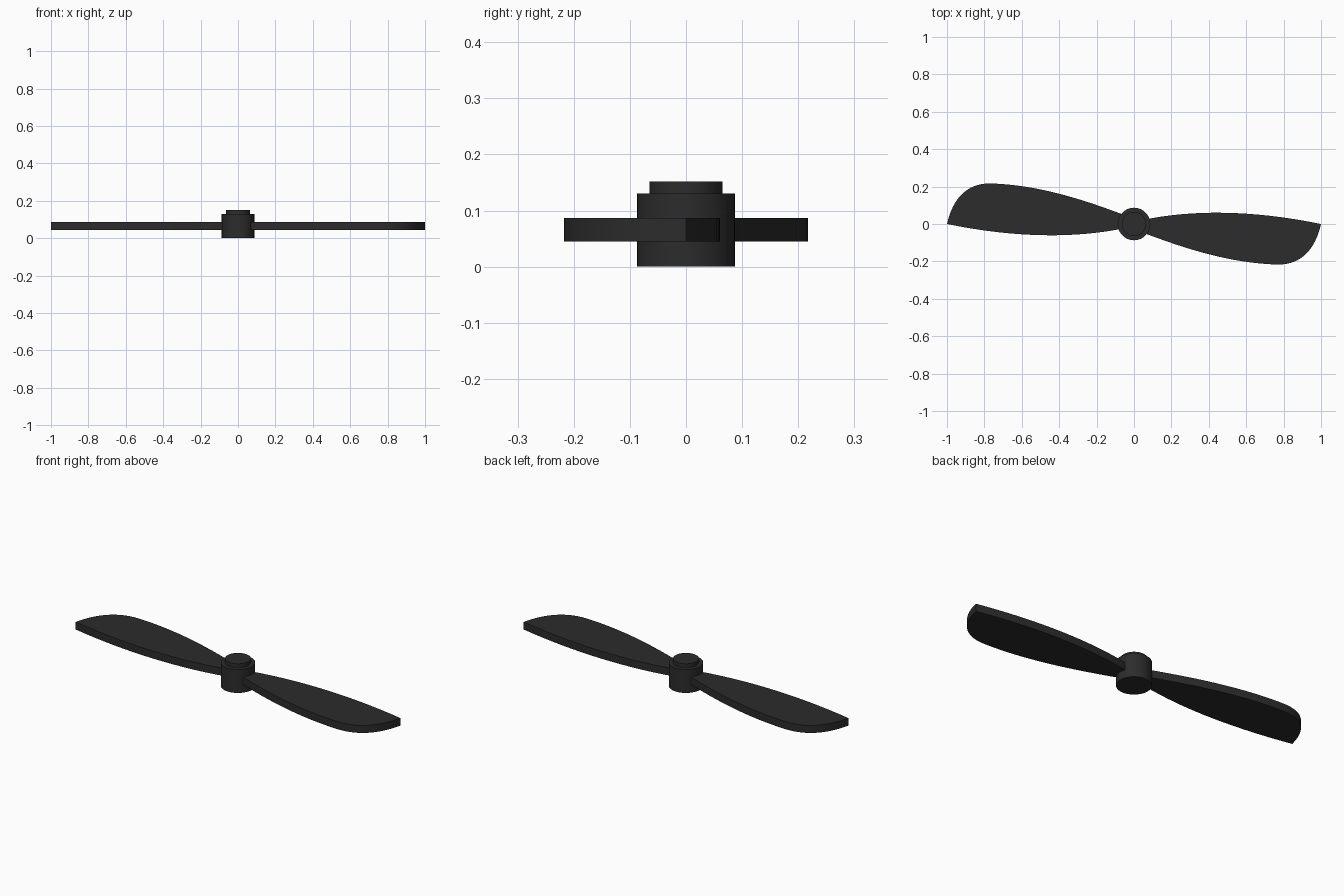
import bpy, bmesh, math
from mathutils import Vector
from mathutils.geometry import interpolate_bezier

if "Cube" in bpy.data.objects:
    bpy.data.objects.remove(bpy.data.objects["Cube"])

black = bpy.data.materials.new("black_plastic")
black.diffuse_color = (0.025, 0.025, 0.025, 1)
black.use_nodes = True
black.node_tree.nodes["Principled BSDF"].inputs["Base Color"].default_value = black.diffuse_color


def finish(name, bm):
    bmesh.ops.recalc_face_normals(bm, faces=bm.faces)
    mesh = bpy.data.meshes.new(name)
    bm.to_mesh(mesh)
    bm.free()
    mesh.materials.append(black)
    obj = bpy.data.objects.new(name, mesh)
    bpy.context.collection.objects.link(obj)
    bpy.ops.object.select_all(action='DESELECT')
    obj.select_set(True)
    bpy.context.view_layer.objects.active = obj
    bpy.ops.object.shade_smooth_by_angle(angle=math.radians(30))
    return obj


# Hub: stepped profile spun around the vertical axis
def hub(name, profile, sides=64):
    bm = bmesh.new()
    verts = [bm.verts.new((r, 0, z)) for r, z in profile]
    edges = [bm.edges.new(p) for p in zip(verts, verts[1:])]
    bmesh.ops.spin(bm, geom=verts + edges, cent=(0, 0, 0), axis=(0, 0, 1),
                   angle=math.tau, steps=sides)
    bmesh.ops.remove_doubles(bm, verts=bm.verts, dist=1e-5)
    return finish(name, bm)


hub("hub", [(0, 0), (0.087, 0), (0.087, 0.13), (0.065, 0.13),
            (0.065, 0.152), (0, 0.152)])

# Blade outline: trailing edge, rounded tip, leading edge
SEGMENTS = [
    ((0.05, -0.047), (0.28, -0.135), (0.52, -0.21), (0.77, -0.217)),
    ((0.77, -0.217), (0.90, -0.217), (0.97, -0.13), (1.0, 0.0)),
    ((1.0, 0.0), (0.62, 0.078), (0.30, 0.075), (0.05, 0.022)),
]
outline = []
for seg in SEGMENTS:
    pts = interpolate_bezier(*[Vector((x, y, 0.045)) for x, y in seg], 17)
    outline += pts[:-1]
outline.append(Vector((0.05, 0.022, 0.045)))


# Flat blade: outline extruded upward, turned half a circle for its twin
def blade(name, sign):
    bm = bmesh.new()
    face = bm.faces.new([bm.verts.new((p.x * sign, p.y * sign, p.z))
                         for p in outline])
    out = bmesh.ops.extrude_face_region(bm, geom=[face], use_keep_orig=True)
    top = [v for v in out["geom"] if isinstance(v, bmesh.types.BMVert)]
    bmesh.ops.translate(bm, verts=top, vec=(0, 0, 0.042))
    return finish(name, bm)


blade("right_blade", 1)
blade("left_blade", -1)
